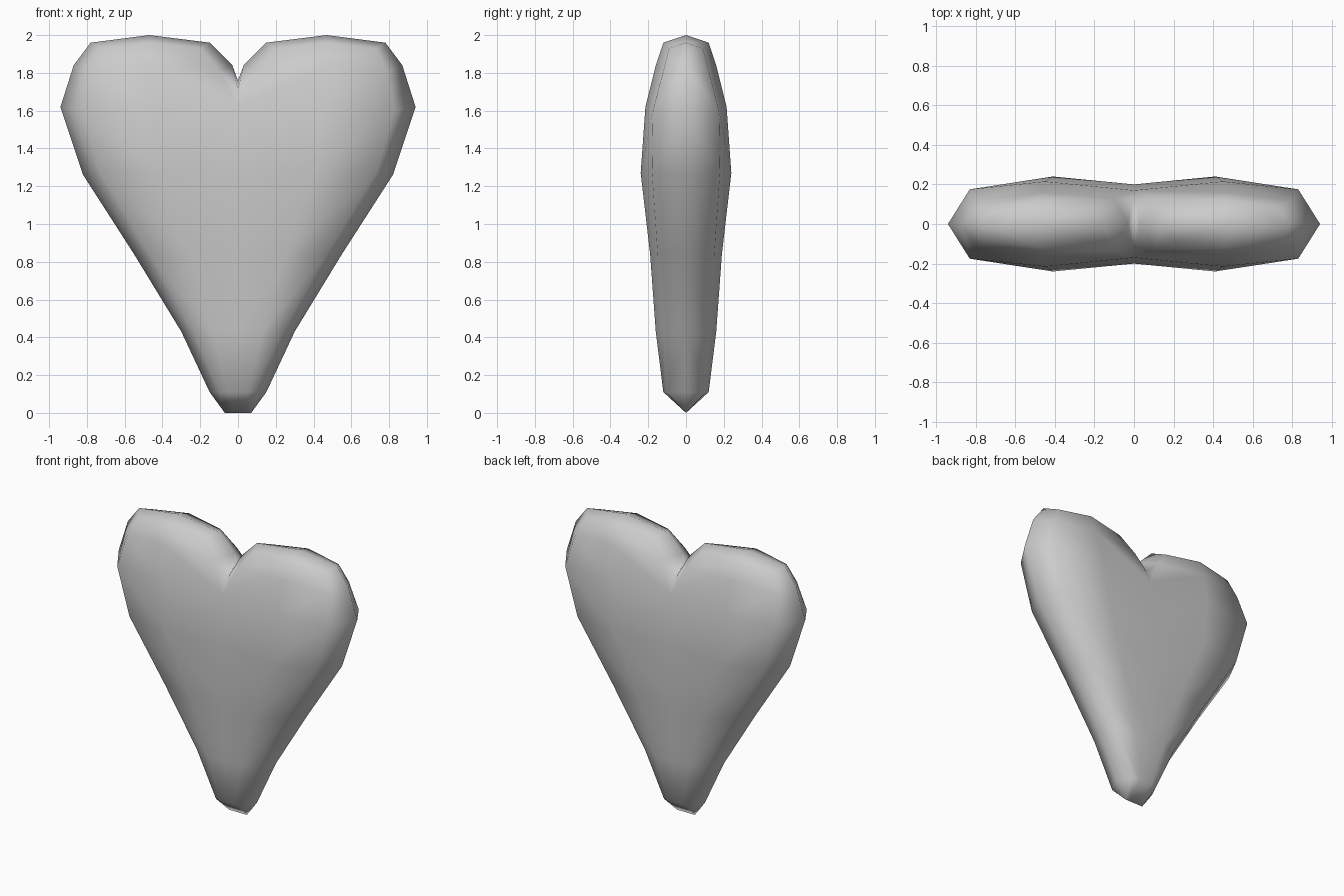
import bpy, bmesh

if "Cube" in bpy.data.objects:
    bpy.data.objects.remove(bpy.data.objects["Cube"])

# Rows of one quarter of the heart, bottom to top: centre, middle, shoulder, edge
rows = [
    [(0, 0, 0), (.035, 0, 0), (.07, 0, 0), (.07, 0, 0)],
    [(0, .12, .11), (.05, .12, .11), (.10, .105, .11), (.15, 0, .11)],
    [(0, .155, .43), (.13, .16, .43), (.24, .12, .43), (.30, 0, .43)],
    [(0, .17, .84), (.25, .19, .84), (.47, .15, .84), (.55, 0, .84)],
    [(0, .20, 1.27), (.41, .24, 1.27), (.73, .18, 1.27), (.82, 0, 1.26)],
    [(0, .17, 1.62), (.45, .215, 1.62), (.83, .175, 1.60), (.94, 0, 1.62)],
    [(.10, .13, 1.81), (.47, .16, 1.84), (.79, .12, 1.81), (.87, 0, 1.84)],
    [(.20, .09, 1.93), (.47, .12, 1.96), (.73, .09, 1.93), (.78, 0, 1.96)],
    [(.15, 0, 1.96), (.47, 0, 2.0), (.78, 0, 1.96), (.78, 0, 1.96)],
]
# Cleft between the lobes: front line and its floor on y = 0
cleft_front, cleft_floor = (0, .13, 1.71), (0, 0, 1.76)
cleft = [[cleft_front, cleft_floor],
         [rows[6][0], (.03, 0, 1.84)],
         [rows[7][0], rows[8][0]]]
cleft_foot = [[rows[5][0], cleft_front], [rows[6][0], rows[6][0]]]

bm = bmesh.new()


def patch(grid, sx, sy):
    """Skin a grid of points, mirrored by sx and sy; repeated points give triangles."""
    for low, high in zip(grid, grid[1:]):
        for i in range(len(low) - 1):
            ring = list(dict.fromkeys((low[i], low[i + 1], high[i + 1], high[i])))
            if len(ring) > 2:
                bm.faces.new([bm.verts.new((x * sx, y * sy, z)) for x, y, z in ring])


for sx in (1, -1):
    for sy in (1, -1):
        for grid in (rows, cleft, cleft_foot):
            patch(grid, sx, sy)

# Weld the four quarters into one smooth solid
bmesh.ops.remove_doubles(bm, verts=bm.verts, dist=0.001)
bmesh.ops.recalc_face_normals(bm, faces=bm.faces)
for f in bm.faces:
    f.smooth = True

mesh = bpy.data.meshes.new("heart")
bm.to_mesh(mesh)
bm.free()
heart = bpy.data.objects.new("heart", mesh)
bpy.context.collection.objects.link(heart)
